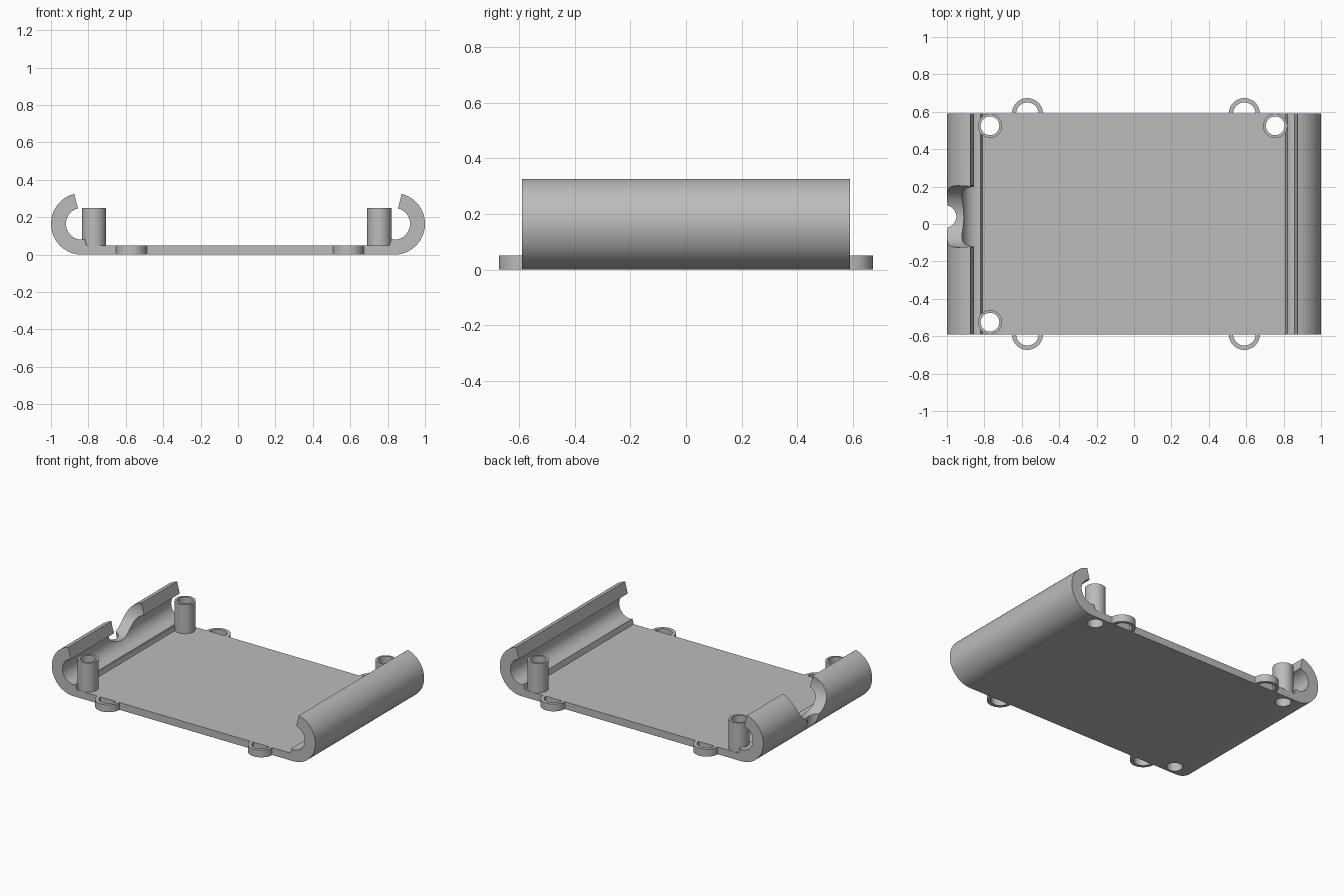
import bpy
import bmesh
import math
from mathutils import Matrix, Vector

cube = bpy.data.objects.get("Cube")
if cube:
    bpy.data.objects.remove(cube, do_unlink=True)

grey = bpy.data.materials.new("plain grey")
grey.use_nodes = True
colour = (0.5, 0.5, 0.5, 1)
grey.diffuse_color = colour
grey.node_tree.nodes["Principled BSDF"].inputs["Base Color"].default_value = colour

HALF = 0.59      # half depth of the tray
FLOOR = 0.05     # floor thickness


def add_object(name, bm):
    bmesh.ops.recalc_face_normals(bm, faces=bm.faces)
    mesh = bpy.data.meshes.new(name)
    bm.to_mesh(mesh)
    bm.free()
    mesh.materials.append(grey)
    obj = bpy.data.objects.new(name, mesh)
    bpy.context.collection.objects.link(obj)
    return obj


def smooth(obj):
    bpy.ops.object.select_all(action='DESELECT')
    obj.select_set(True)
    bpy.context.view_layer.objects.active = obj
    bpy.ops.object.shade_smooth_by_angle(angle=math.radians(30))


def prism(name, outline, depth):
    """Extrude a closed outline of 3D points along a vector."""
    bm = bmesh.new()
    face = bm.faces.new([bm.verts.new(p) for p in outline])
    out = bmesh.ops.extrude_face_region(bm, geom=[face])
    moved = [v for v in out["geom"] if isinstance(v, bmesh.types.BMVert)]
    bmesh.ops.translate(bm, verts=moved, vec=Vector(depth))
    return add_object(name, bm)


def arc(cx, cy, r, start, end, steps):
    angles = [math.radians(start + (end - start) * i / steps) for i in range(steps + 1)]
    return [(cx + r * math.cos(a), cy + r * math.sin(a)) for a in angles]


def cylinder(name, centre, r, length, axis='Z'):
    bm = bmesh.new()
    bmesh.ops.create_cone(bm, cap_ends=True, segments=48, radius1=r, radius2=r, depth=length)
    if axis == 'X':
        bmesh.ops.rotate(bm, verts=bm.verts, matrix=Matrix.Rotation(math.pi / 2, 3, 'Y'))
    bmesh.ops.translate(bm, verts=bm.verts, vec=Vector(centre))
    return add_object(name, bm)


def cut(obj, cutter):
    cutter.hide_render = True
    mod = obj.modifiers.new("cut", 'BOOLEAN')
    mod.operation = 'DIFFERENCE'
    mod.solver = 'EXACT'
    mod.object = cutter
    bpy.context.view_layer.objects.active = obj
    bpy.ops.object.modifier_apply(modifier=mod.name)
    bpy.data.objects.remove(cutter, do_unlink=True)


# Tray: flat floor with a curled C-shaped rail along each side
left = [(-0.81, FLOOR), (-0.82, 0.085)]
left += arc(-0.835, 0.165, 0.085, 270, 104, 32)
left += arc(-0.835, 0.165, 0.165, 104, 270, 40)
right = [(-x, z) for x, z in reversed(left)]
tray = prism("tray", [(x, -HALF, z) for x, z in left + right], (0, 2 * HALF, 0))

# Rounded notch in one rail, with a small half-round relief below it
cut(tray, cylinder("notch_cutter", (-0.98, 0.04, 0.29), 0.165, 0.28, 'X'))
cut(tray, cylinder("relief_cutter", (-1.01, 0.04, 0.1), 0.06, 0.3))

# Hollow posts, open right through the floor
posts = {"back_right_post": (-0.77, 0.525),
         "front_right_post": (-0.77, -0.525),
         "back_left_post": (0.755, 0.525)}
for name, (x, y) in posts.items():
    cut(tray, cylinder("hole_cutter", (x, y, 0.1), 0.05, 0.4))
    post = cylinder(name, (x, y, 0.15), 0.065, 0.2)
    cut(post, cylinder("bore_cutter", (x, y, 0.15), 0.05, 0.4))
    smooth(post)
smooth(tray)

# Half-ring tie loops on the front and back edges
for side, sign in (("front", -1), ("back", 1)):
    for end, x in (("right", -0.57), ("left", 0.59)):
        ring = arc(x, 0, 0.083, 0, 180, 24) + arc(x, 0, 0.06, 180, 0, 24)
        loop = prism(f"{side}_{end}_loop",
                     [(px, sign * (HALF + py), 0) for px, py in ring], (0, 0, FLOOR))
        smooth(loop)
